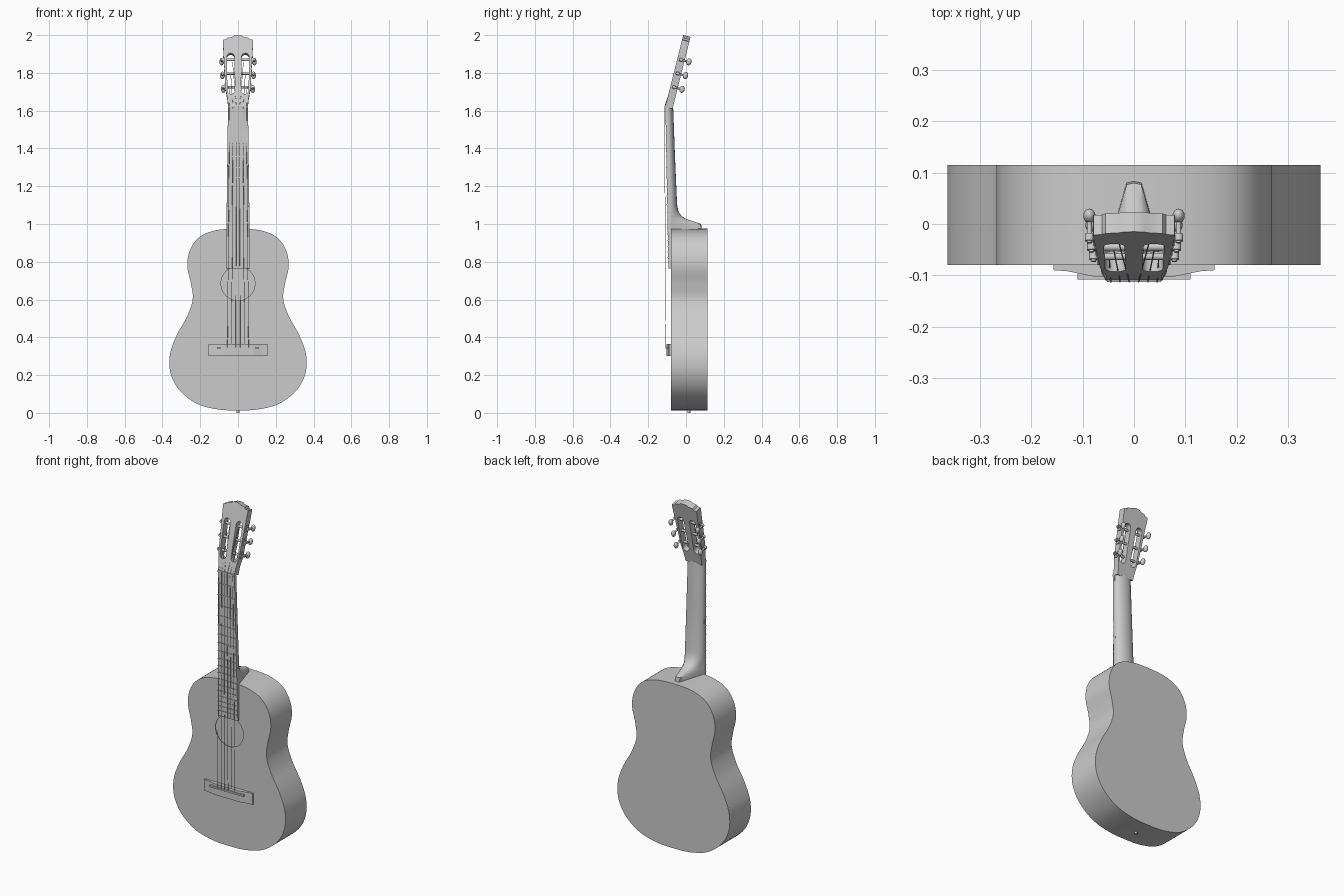
import bpy, bmesh, math
from mathutils import Vector, Matrix

cube = bpy.data.objects.get("Cube")
if cube:
    bpy.data.objects.remove(cube)

NUT_Z, SADDLE_Z, JOINT_Z, BOARD_END = 1.62, 0.345, 0.975, 0.765
TILT = math.atan(0.25)
HEAD = Matrix.Translation((0, -0.11, NUT_Z)) @ Matrix.Rotation(-TILT, 4, 'X')


def finish(name, bm, matrix=None, smooth=True):
    bmesh.ops.recalc_face_normals(bm, faces=bm.faces)
    mesh = bpy.data.meshes.new(name)
    bm.to_mesh(mesh)
    bm.free()
    if matrix:
        mesh.transform(matrix)
    obj = bpy.data.objects.new(name, mesh)
    bpy.context.collection.objects.link(obj)
    if smooth:
        shade(obj)
    return obj


def shade(obj):
    bpy.ops.object.select_all(action='DESELECT')
    obj.select_set(True)
    bpy.context.view_layer.objects.active = obj
    bpy.ops.object.shade_smooth_by_angle(angle=math.radians(35))


def plate(name, outline, y0, y1, matrix=None, smooth=True):
    """Extrude an x-z outline from y0 to y1."""
    bm = bmesh.new()
    face = bm.faces.new([bm.verts.new((x, y0, z)) for x, z in outline])
    new = bmesh.ops.extrude_face_region(bm, geom=[face])["geom"]
    bmesh.ops.translate(bm, vec=(0, y1 - y0, 0),
                        verts=[v for v in new if isinstance(v, bmesh.types.BMVert)])
    return finish(name, bm, matrix, smooth)


def loft(name, sections, smooth=True):
    """Skin closed sections that share a point count."""
    bm = bmesh.new()
    rings = [[bm.verts.new(p) for p in s] for s in sections]
    for a, b in zip(rings, rings[1:]):
        for i in range(len(a)):
            j = (i + 1) % len(a)
            bm.faces.new((a[i], a[j], b[j], b[i]))
    bm.faces.new(rings[0])
    bm.faces.new(rings[-1])
    return finish(name, bm, None, smooth)


def box(name, center, size, matrix=None):
    bm = bmesh.new()
    bmesh.ops.create_cube(bm, size=1, matrix=Matrix.Translation(center) @ Matrix.Diagonal((*size, 1)))
    return finish(name, bm, matrix, False)


def rod(name, a, b, radius, matrix=None, sides=12):
    a, b = Vector(a), Vector(b)
    turn = (b - a).to_track_quat('Z', 'Y').to_matrix().to_4x4()
    bm = bmesh.new()
    bmesh.ops.create_cone(bm, cap_ends=True, segments=sides, radius1=radius, radius2=radius,
                          depth=(b - a).length, matrix=Matrix.Translation((a + b) / 2) @ turn)
    return finish(name, bm, matrix)


def cut(target, *cutters):
    for c in cutters:
        c.hide_render = True
        mod = target.modifiers.new("Cut", 'BOOLEAN')
        mod.operation, mod.solver, mod.object = 'DIFFERENCE', 'EXACT', c
        bpy.context.view_layer.objects.active = target
        bpy.ops.object.modifier_apply(modifier=mod.name)
        bpy.data.objects.remove(c)
    shade(target)


def spline(points, steps=8):
    """Catmull-Rom curve through a closed loop of points."""
    out, n = [], len(points)
    for i in range(n):
        p0, p1, p2, p3 = (Vector(points[(i + k) % n]) for k in (-1, 0, 1, 2))
        for s in range(steps):
            t = s / steps
            out.append(0.5 * (2 * p1 + (p2 - p0) * t + (2 * p0 - 5 * p1 + 4 * p2 - p3) * t ** 2
                              + (3 * p1 - p0 - 3 * p2 + p3) * t ** 3))
    return out


def mirrored(half):
    """Close a half outline that starts and ends on the centre line."""
    return half + [(-x, z) for x, z in half[-2:0:-1]]


def lerp_z(z, low, high):
    """Value at height z, given its values at the board end and at the nut."""
    return low + (high - low) * (z - BOARD_END) / (NUT_Z - BOARD_END)


# Hollow body with round sound hole
half = [(0, .013), (.11, .019), (.22, .05), (.31, .12), (.357, .21), (.36, .31), (.325, .41),
        (.27, .51), (.24, .6), (.248, .68), (.268, .775), (.255, .86), (.205, .93),
        (.12, .966), (0, .975)]
outline = spline(mirrored(half))
body = plate("body", outline, -.08, .115)
inner = [(x * .975, .5 + (z - .5) * .975) for x, z in outline]
circle = [(.09 * math.cos(a), .685 + .09 * math.sin(a))
          for a in (math.tau * i / 48 for i in range(48))]
cut(body, plate("cavity_cutter", inner, -.075, .11), plate("hole_cutter", circle, -.1, -.04))
rod("end_pin", (0, .015, 0), (0, .015, .02), .008)

# Neck blends from a rounded section into a tapered heel
ARC = 16


def neck_section(z, back, heel):
    w = lerp_z(z, .064, .053)
    front = min(-.08, lerp_z(z, -.075, -.098))
    pts = []
    for i in range(ARC + 1):
        a = math.pi * i / ARC
        c, s = math.cos(a), math.sin(a)
        taper = math.copysign(min(abs(c) * 1.6, 1 - .78 * s), c)
        x = c * (1 - heel) + taper * heel
        pts.append((w * x, front + (back - front) * s, z))
    return pts


loft("neck", [neck_section(*s) for s in (
    (NUT_Z, -.068, 0), (1.35, -.058, 0), (1.1, -.047, 0), (1.065, -.04, .1), (1.04, -.022, .35),
    (1.025, .005, .7), (1.012, .045, .9), (1.0, .08, 1), (.97, .084, 1))])

# Fretboard, frets and nut
loft("fretboard", [[(-w, f, z), (w, f, z), (w, b, z), (-w, b, z)] for z, w, f, b in (
    (BOARD_END, .064, -.093, -.079), (JOINT_Z, .061, -.097, -.079), (NUT_Z, .053, -.109, -.096))],
    smooth=False)
for n in range(1, 19):
    z = SADDLE_Z + (NUT_Z - SADDLE_Z) * 2 ** (-n / 12)
    box(f"fret_{n}", (0, lerp_z(z, -.093, -.109), z), (2 * lerp_z(z, .064, .053), .006, .005))
box("nut", (0, -.104, NUT_Z), (.106, .018, .01))

# Bridge and saddle
loft("bridge", [[(x, -.078, .3), (x, f, .3), (x, f, .365), (x, -.078, .365)] for x, f in (
    (-.157, -.09), (-.13, -.092), (-.08, -.102), (.08, -.102), (.13, -.092), (.157, -.09))],
    smooth=False)
box("saddle", (0, -.1, SADDLE_Z), (.22, .016, .01))

# Slotted headstock with stepped crown
head_half = [(0, 0), (.053, 0), (.055, .04), (.066, .1), (.08, .355), (.079, .366), (.062, .368),
             (.056, .378), (.032, .381), (.02, .389), (0, .392)]
headstock = plate("headstock", mirrored(head_half), 0, .04, HEAD)


def slot(side):
    pts = []
    for cx, cz, start in ((.039, .273, 0), (.036, .09, math.pi)):
        for i in range(13):
            a = start + math.pi * i / 12
            pts.append((side * (cx + .02 * math.cos(a)), cz + .02 * math.sin(a)))
    return plate("slot_cutter", pts, -.02, .06, HEAD)


cut(headstock, slot(1), slot(-1))

# Tuning machines and strings, three on each side
TUNER_Z = (.112, .187, .262)
for side, label in ((1, "left"), (-1, "right")):
    for n, z in enumerate(TUNER_Z):
        tag = f"{label}_{n + 1}"
        edge = .066 + .055 * (z - .1)
        post = side * (edge + .012)
        rod("roller_" + tag, (side * .012, .02, z), (post, .02, z), .007, HEAD)
        box("gear_plate_" + tag, (side * (edge + .002), .02, z), (.005, .024, .036), HEAD)
        rod("shaft_" + tag, (post, .01, z), (post, .056, z), .005, HEAD)
        rod("collar_" + tag, (post, .014, z), (post, .028, z), .009, HEAD)
        bm = bmesh.new()
        bmesh.ops.create_uvsphere(bm, u_segments=16, v_segments=10, radius=1)
        for v in bm.verts:
            v.co = Vector((post + .012 * v.co.x, .064 + .014 * v.co.y, z + .019 * v.co.z))
        finish("knob_" + tag, bm, HEAD)

        spread = 1 - n * .4
        path = [(side * .056 * spread, -.108, SADDLE_Z), (side * .045 * spread, -.113, NUT_Z),
                HEAD @ Vector((side * (.048 - .009 * n), .013, z))]
        curve = bpy.data.curves.new("string_" + tag, 'CURVE')
        curve.dimensions, curve.bevel_depth, curve.bevel_resolution = '3D', .0013, 1
        line = curve.splines.new('POLY')
        line.points.add(len(path) - 1)
        for p, co in zip(line.points, path):
            p.co = (*co, 1)
        bpy.context.collection.objects.link(bpy.data.objects.new("string_" + tag, curve))
